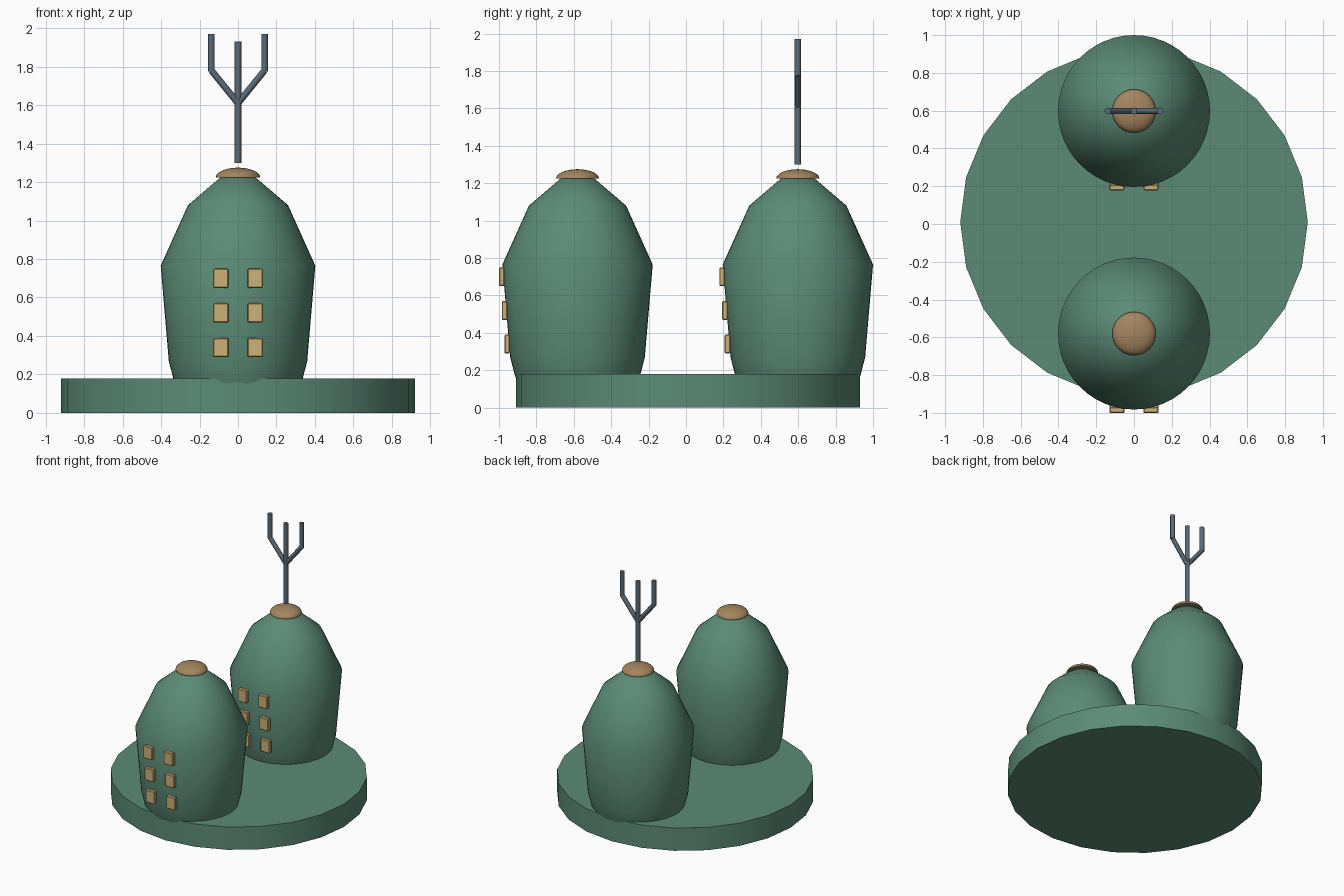
import bpy, bmesh, math
from mathutils import Vector

if "Cube" in bpy.data.objects:
    bpy.data.objects.remove(bpy.data.objects["Cube"])


def material(name, rgb):
    m = bpy.data.materials.new(name)
    m.diffuse_color = (*rgb, 1)
    m.use_nodes = True
    m.node_tree.nodes["Principled BSDF"].inputs["Base Color"].default_value = m.diffuse_color
    return m


GREEN = material("sea green", (0.105, 0.26, 0.183))
BROWN = material("tan brown", (0.37, 0.235, 0.115))
YELLOW = material("window yellow", (0.61, 0.44, 0.18))
STEEL = material("steel grey", (0.105, 0.145, 0.18))


def finish(bm, name, mat, loc=(0, 0, 0), angle=None):
    bmesh.ops.recalc_face_normals(bm, faces=bm.faces)
    me = bpy.data.meshes.new(name)
    bm.to_mesh(me)
    bm.free()
    ob = bpy.data.objects.new(name, me)
    ob.location = loc
    me.materials.append(mat)
    bpy.context.collection.objects.link(ob)
    if angle:
        bpy.ops.object.select_all(action='DESELECT')
        ob.select_set(True)
        bpy.context.view_layer.objects.active = ob
        bpy.ops.object.shade_smooth_by_angle(angle=math.radians(angle))
    return ob


def lathe(name, profile, sides, mat, loc, angle=45):
    """Closed solid of revolution from (radius, z) points."""
    bm = bmesh.new()
    rings = []
    for r, z in profile:
        rings.append([bm.verts.new((r * math.cos(a), r * math.sin(a), z))
                      for a in (2 * math.pi * i / sides for i in range(sides))])
    for low, high in zip(rings, rings[1:]):
        for i in range(sides):
            j = (i + 1) % sides
            bm.faces.new((low[i], low[j], high[j], high[i]))
    bm.faces.new(rings[0])
    bm.faces.new(rings[-1])
    return finish(bm, name, mat, loc, angle)


def rod(name, a, b, radius):
    """Round bar between two points."""
    a, b = Vector(a), Vector(b)
    bm = bmesh.new()
    bmesh.ops.create_cone(bm, cap_ends=True, segments=10, radius1=radius,
                          radius2=radius, depth=(b - a).length)
    bmesh.ops.rotate(bm, verts=bm.verts,
                     matrix=(b - a).to_track_quat('Z', 'Y').to_matrix())
    return finish(bm, name, STEEL, (a + b) / 2, 40)


def window(name, loc):
    bm = bmesh.new()
    bmesh.ops.create_cube(bm, size=1)
    bmesh.ops.scale(bm, vec=(0.08, 0.03, 0.1), verts=bm.verts)
    bmesh.ops.bevel(bm, geom=bm.edges[:], offset=0.005, segments=1, affect='EDGES')
    return finish(bm, name, YELLOW, loc)


# Round base slab
lathe("base", [(0.92, 0), (0.92, 0.18)], 24, GREEN, (0, 0.01, 0))

# Two domed towers with caps and windows
TOWER = [(0.31, 0.1), (0.337, 0.18), (0.36, 0.27), (0.402, 0.765),
         (0.26, 1.08), (0.085, 1.23)]
CAP = [(0.115 * math.cos(t), 1.225 + 0.05 * math.sin(t))
       for t in (math.radians(89 * k / 8) for k in range(9))]
for side, y in (("front", -0.58), ("back", 0.598)):
    lathe(side + "_tower", TOWER, 48, GREEN, (0, y, 0), 50)
    lathe(side + "_cap", CAP, 32, BROWN, (0, y, 0), 40)
    for z, out in ((0.34, 0.376), (0.52, 0.39), (0.70, 0.405)):
        for x in (-0.09, 0.09):
            window(side + "_window", (x, y - out, z))

# Three-pronged fork above the back tower
Y = 0.598
rod("fork_stem", (0, Y, 1.30), (0, Y, 1.93), 0.018)
for s in (-1, 1):
    rod("fork_arm", (0, Y, 1.61), (s * 0.138, Y, 1.78), 0.017)
    rod("fork_prong", (s * 0.138, Y, 1.775), (s * 0.138, Y, 1.97), 0.018)
